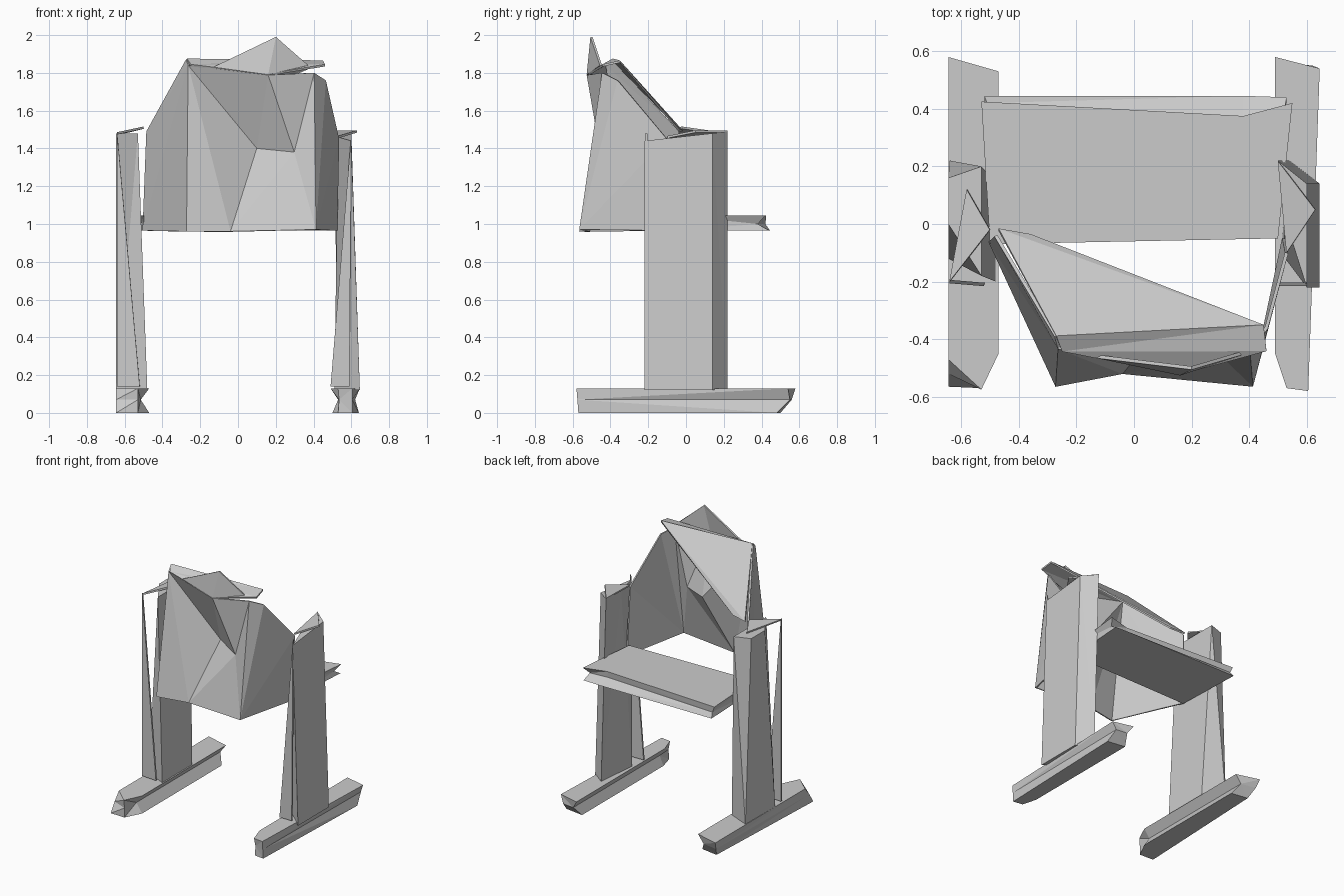
import bpy
import bmesh

cube = bpy.data.objects.get("Cube")
if cube:
    bpy.data.objects.remove(cube, do_unlink=True)

grey = bpy.data.materials.new("plain_grey")
grey.use_nodes = True
GREY = (0.6, 0.6, 0.6, 1)
grey.diffuse_color = GREY
grey.node_tree.nodes["Principled BSDF"].inputs["Base Color"].default_value = GREY


def finish(name, bm):
    bmesh.ops.triangulate(bm, faces=[f for f in bm.faces if len(f.verts) > 3])
    bmesh.ops.recalc_face_normals(bm, faces=bm.faces)
    mesh = bpy.data.meshes.new(name)
    bm.to_mesh(mesh)
    bm.free()
    mesh.materials.append(grey)
    obj = bpy.data.objects.new(name, mesh)
    bpy.context.collection.objects.link(obj)
    return obj


def at(z, *outline):
    return [(x, y, z) for x, y in outline]


def loft(name, *rings):
    """Closed solid through stacked outlines with equal point counts."""
    bm = bmesh.new()
    loops = [[bm.verts.new(p) for p in ring] for ring in rings]
    bm.faces.new(loops[0])
    bm.faces.new(loops[-1])
    for low, high in zip(loops, loops[1:]):
        for i in range(len(low)):
            bm.faces.new((low[i - 1], low[i], high[i], high[i - 1]))
    return finish(name, bm)


def sheet(name, points, faces, thickness=0.012):
    """Thin folded panel; each face is a string of point letters."""
    bm = bmesh.new()
    verts = {key: bm.verts.new(p) for key, p in points.items()}
    for face in faces.split():
        bm.faces.new([verts[key] for key in face])
    obj = finish(name, bm)
    mod = obj.modifiers.new("thickness", "SOLIDIFY")
    mod.thickness = thickness
    mod.offset = 0
    return obj


# Feet: long low runners with pinched sides
loft("left_foot",
     at(0, (.5, -.45), (.53, -.56), (.605, -.57), (.64, .48), (.5, .5)),
     at(.07, (.53, -.45), (.535, -.56), (.605, -.575), (.62, .55), (.53, .56)),
     at(.13, (.49, -.45), (.53, -.57), (.605, -.58), (.645, .54), (.49, .58)))
loft("right_foot",
     at(0, (-.645, -.565), (-.53, -.57), (-.47, -.45), (-.47, .48), (-.6, .5)),
     at(.07, (-.645, -.52), (-.53, -.57), (-.515, -.45), (-.515, .53), (-.63, .55)),
     at(.13, (-.645, -.47), (-.53, -.575), (-.47, -.45), (-.47, .53), (-.645, .58)))

# Legs: tapered uprights with a slanted front and a separate front strip
loft("left_leg",
     at(.12, (.51, -.1), (.645, -.22), (.645, .14), (.54, .22)),
     [(.53, 0, 1.46), (.6, -.22, 1.44), (.6, .14, 1.48), (.5, .22, 1.49)])
loft("right_leg",
     at(.12, (-.645, -.12), (-.48, -.2), (-.48, .15), (-.64, .22)),
     at(1.48, (-.645, 0), (-.53, -.18), (-.53, .2), (-.645, .16)))
sheet("left_leg_front_strip",
      dict(a=(.49, -.21, .14), b=(.59, -.21, .14), c=(.6, -.21, 1.48)), "abc")
sheet("right_leg_front_strip",
      dict(a=(-.64, -.2, .14), b=(-.52, -.21, .14), c=(-.64, -.2, 1.49)), "abc")

# Ragged points on the leg tops
sheet("left_leg_tip",
      dict(a=(.53, -.1, 1.46), b=(.63, .05, 1.49), c=(.5, .22, 1.49)), "abc")
sheet("right_leg_tip",
      dict(a=(-.64, -.2, 1.48), b=(-.58, .12, 1.49), c=(-.5, -.02, 1.51)), "abc")

# Seat slab with a recessed back edge
loft("seat",
     at(.965, (-.5, -.07), (-.52, .445), (.38, .445), (.53, .44), (.5, -.05)),
     at(1.0, (-.5, -.07), (-.51, .42), (.38, .37), (.52, .38), (.5, -.05)),
     at(1.045, (-.5, -.07), (-.53, .425), (.38, .375), (.55, .42), (.5, -.05)))

# Backrest: dented front shell with two side wings
sheet("backrest_shell",
      dict(a=(-.5, -.06, .965), b=(-.27, -.56, .96), c=(-.04, -.515, .96),
           d=(.41, -.56, .97), e=(.52, -.05, .965), f=(-.48, -.04, 1.49),
           g=(-.26, -.43, 1.84), h=(.16, -.52, 1.79), i=(.4, -.44, 1.8),
           j=(.53, -.1, 1.45), k=(.1, -.34, 1.4), l=(.3, -.45, 1.38),
           m=(.46, -.36, 1.76), n=(-.27, -.39, 1.87)),
      "abg agf fgn bcg cgk gkh hkl ckl cdl hli dil dmi dej djm")

# Sloping panel behind the backrest
sheet("backrest_rear_panel",
      dict(a=(-.47, -.02, 1.49), b=(-.36, -.04, 1.5), c=(.45, -.35, 1.86),
           d=(.46, -.44, 1.84), e=(-.25, -.44, 1.84), f=(-.27, -.39, 1.87),
           h=(.16, -.52, 1.79)),
      "abc acf cdef edh")

# Pointed crest
sheet("backrest_crest",
      dict(a=(-.13, -.46, 1.83), b=(.2, -.5, 1.99), c=(.37, -.45, 1.84),
           d=(.16, -.52, 1.79)), "abd bcd")
